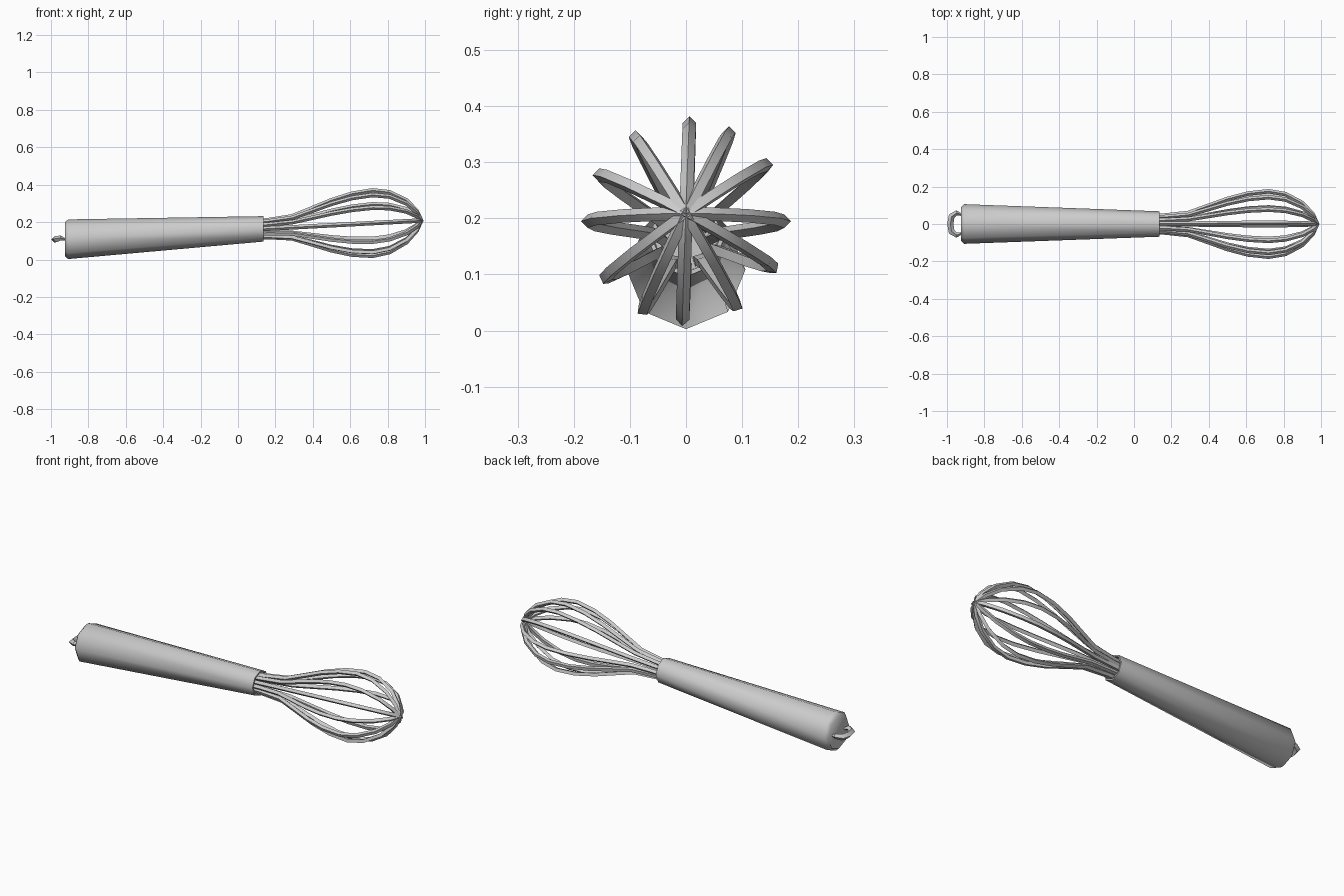
import bpy, bmesh, math
from mathutils import Vector

if "Cube" in bpy.data.objects:
    bpy.data.objects.remove(bpy.data.objects["Cube"])


def on_axis(x, y, z):
    """Place a point relative to the gently rising whisk axis."""
    return Vector((x, y, 0.108 + 0.053 * (x + 0.92) + z))


def smooth(obj, angle):
    bpy.ops.object.select_all(action='DESELECT')
    obj.select_set(True)
    bpy.context.view_layer.objects.active = obj
    bpy.ops.object.shade_smooth_by_angle(angle=math.radians(angle))


def lathe(name, profile, sides):
    """Closed skin through rings of (x, radius), capped at both ends."""
    bm = bmesh.new()
    rings = []
    for x, r in profile:
        rings.append([bm.verts.new(on_axis(
            x, r * math.sin(2 * math.pi * k / sides),
            -r * math.cos(2 * math.pi * k / sides))) for k in range(sides)])
    for a, b in zip(rings, rings[1:]):
        for k in range(sides):
            n = (k + 1) % sides
            bm.faces.new((a[k], a[n], b[n], b[k]))
    bm.faces.new(rings[0])
    bm.faces.new(rings[-1])
    bmesh.ops.recalc_face_normals(bm, faces=bm.faces)
    mesh = bpy.data.meshes.new(name)
    bm.to_mesh(mesh)
    bm.free()
    obj = bpy.data.objects.new(name, mesh)
    bpy.context.collection.objects.link(obj)
    return obj


def wire(name, points, thickness, radii=None):
    """Four-sided bent wire converted to a mesh."""
    curve = bpy.data.curves.new(name, 'CURVE')
    curve.dimensions = '3D'
    curve.bevel_depth = thickness
    curve.bevel_resolution = 0
    curve.use_fill_caps = True
    spline = curve.splines.new('POLY')
    spline.points.add(len(points) - 1)
    for i, p in enumerate(points):
        spline.points[i].co = (*on_axis(*p), 1)
        spline.points[i].radius = radii[i] if radii else 1
    obj = bpy.data.objects.new(name, curve)
    bpy.context.collection.objects.link(obj)
    bpy.ops.object.select_all(action='DESELECT')
    obj.select_set(True)
    bpy.context.view_layer.objects.active = obj
    bpy.ops.object.convert(target='MESH')
    smooth(bpy.context.object, 40)


# Tapered eight-sided handle with a recessed mouth for the wires
handle = lathe("handle", [(-0.926, 0.09), (-0.908, 0.106), (0.135, 0.068),
                          (0.135, 0.06), (0.09, 0.057)], 8)
smooth(handle, 50)

# Six slightly uneven wire loops crossing at the tip, giving twelve spokes
profile = [(0.08, 0.042), (0.16, 0.045), (0.29, 0.059), (0.40, 0.098),
           (0.50, 0.134), (0.61, 0.163), (0.72, 0.175), (0.81, 0.160),
           (0.90, 0.112), (0.955, 0.053)]
for i, degrees in enumerate([0, 35, 64, 88, 121, 152]):
    a = math.radians(degrees)
    half = [(x, r * math.cos(a), r * math.sin(a)) for x, r in profile]
    other = [(x, -y, -z) for x, y, z in reversed(half)]
    wire(f"wire_loop_{i + 1}", half + [(0.98, 0, 0)] + other, 0.012)

# Small crescent hanging hook on the back of the handle
hook = [(-0.925, 0.05, 0), (-0.948, 0.06, 0.008), (-0.975, 0.042, 0.004),
        (-0.982, 0, 0.002), (-0.975, -0.042, 0.004), (-0.948, -0.06, 0.008),
        (-0.925, -0.05, 0)]
wire("hanging_hook", hook, 0.017, [0.4, 0.8, 1, 1, 1, 0.8, 0.4])
